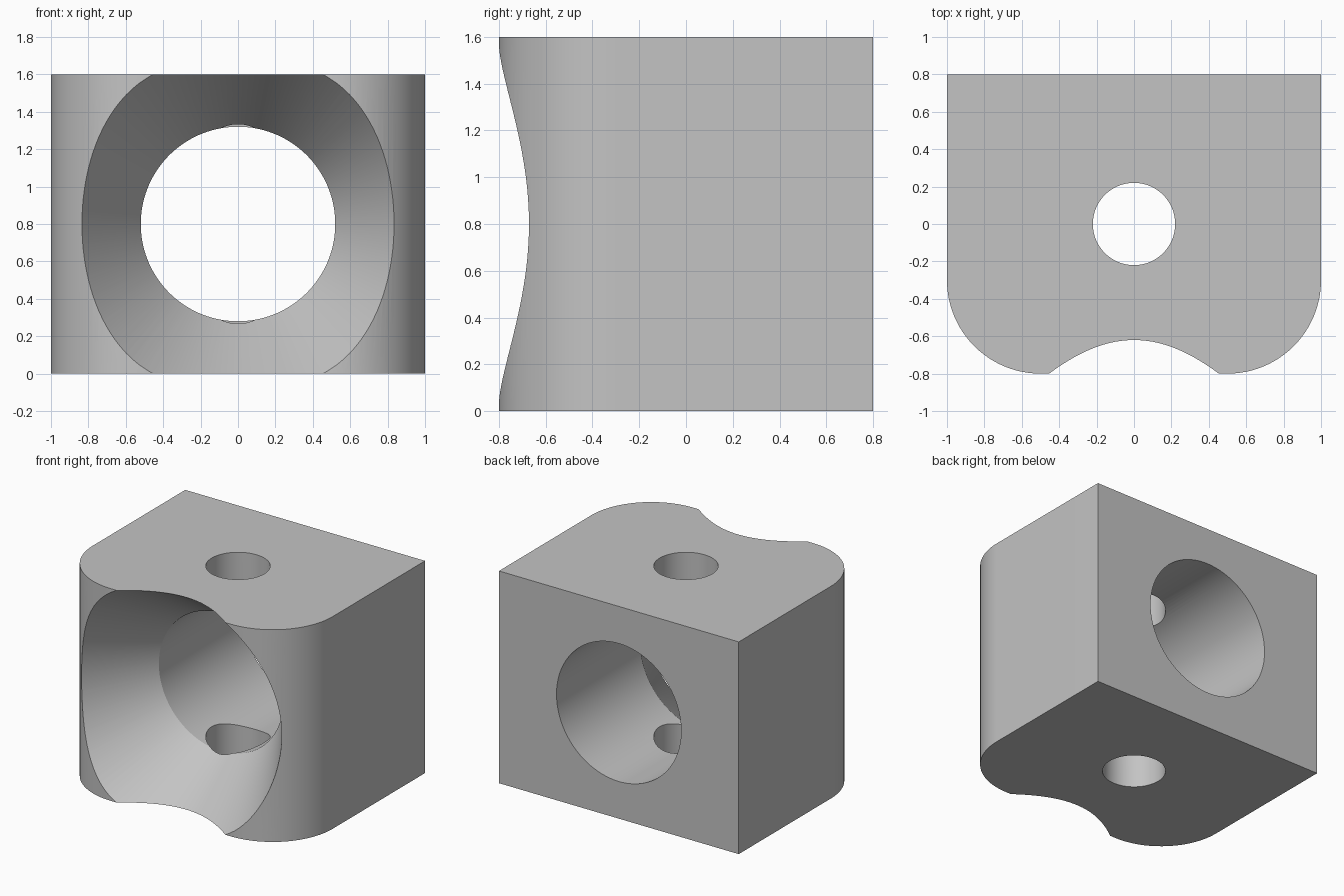
import bpy, bmesh
from math import cos, sin, pi, radians
from mathutils import Vector

if "Cube" in bpy.data.objects:
    bpy.data.objects.remove(bpy.data.objects["Cube"], do_unlink=True)

HALF_WIDTH, HALF_DEPTH, HEIGHT = 1.0, 0.8, 1.6
CORNER = 0.5
BORE, FLARE_START, FLARE_SLOPE = 0.52, -0.2, 2 / 3
PIN_HOLE = 0.22
SEGMENTS = 128

grey = bpy.data.materials.new("light grey")
grey.use_nodes = True
colour = (0.55, 0.55, 0.55, 1)
grey.diffuse_color = colour
grey.node_tree.nodes["Principled BSDF"].inputs["Base Color"].default_value = colour


def loft(name, rings):
    """Join equal-length rings of points into a closed solid."""
    bm = bmesh.new()
    loops = [[bm.verts.new(p) for p in ring] for ring in rings]
    n = len(loops[0])
    for a, b in zip(loops, loops[1:]):
        for i in range(n):
            j = (i + 1) % n
            bm.faces.new((a[i], a[j], b[j], b[i]))
    bm.faces.new(loops[0])
    bm.faces.new(loops[-1])
    bmesh.ops.recalc_face_normals(bm, faces=bm.faces)
    mesh = bpy.data.meshes.new(name)
    bm.to_mesh(mesh)
    bm.free()
    mesh.materials.append(grey)
    obj = bpy.data.objects.new(name, mesh)
    bpy.context.collection.objects.link(obj)
    return obj


def circle(radius, place):
    angles = [2 * pi * (i + 0.5) / SEGMENTS for i in range(SEGMENTS)]
    return [place(radius * cos(a), radius * sin(a)) for a in angles]


# Block outline: square back corners, rounded front corners
steps = 24
arc = [radians(270 + 90 * i / steps) for i in range(steps + 1)]
right = [(HALF_WIDTH - CORNER + CORNER * cos(a),
          CORNER - HALF_DEPTH + CORNER * sin(a)) for a in arc]
right.append((HALF_WIDTH, HALF_DEPTH))
outline = right + [(-x, y) for x, y in reversed(right)]
block = loft("block", [[Vector((x, y, z)) for x, y in outline] for z in (0, HEIGHT)])

# Horizontal bore that flares into a cone at the front
stations = [(1.0, BORE), (FLARE_START, BORE),
            (-1.0, BORE + FLARE_SLOPE * (FLARE_START + 1.0))]
bore = loft("bore_cutter", [
    circle(r, lambda u, v, y=y: Vector((u, y, HEIGHT / 2 + v))) for y, r in stations])

# Vertical pin hole through top and bottom
pin = loft("pin_hole_cutter", [
    circle(PIN_HOLE, lambda u, v, z=z: Vector((u, v, z))) for z in (-0.2, HEIGHT + 0.2)])

bpy.ops.object.select_all(action="DESELECT")
block.select_set(True)
bpy.context.view_layer.objects.active = block
for cutter in (bore, pin):
    cutter.hide_render = True
    cut = block.modifiers.new(cutter.name, "BOOLEAN")
    cut.operation = "DIFFERENCE"
    cut.solver = "EXACT"
    cut.object = cutter
    bpy.ops.object.modifier_apply(modifier=cut.name)
    bpy.data.objects.remove(cutter, do_unlink=True)

# Smooth the curved walls and keep the edges crisp
bpy.ops.object.shade_smooth_by_angle(angle=radians(20))
